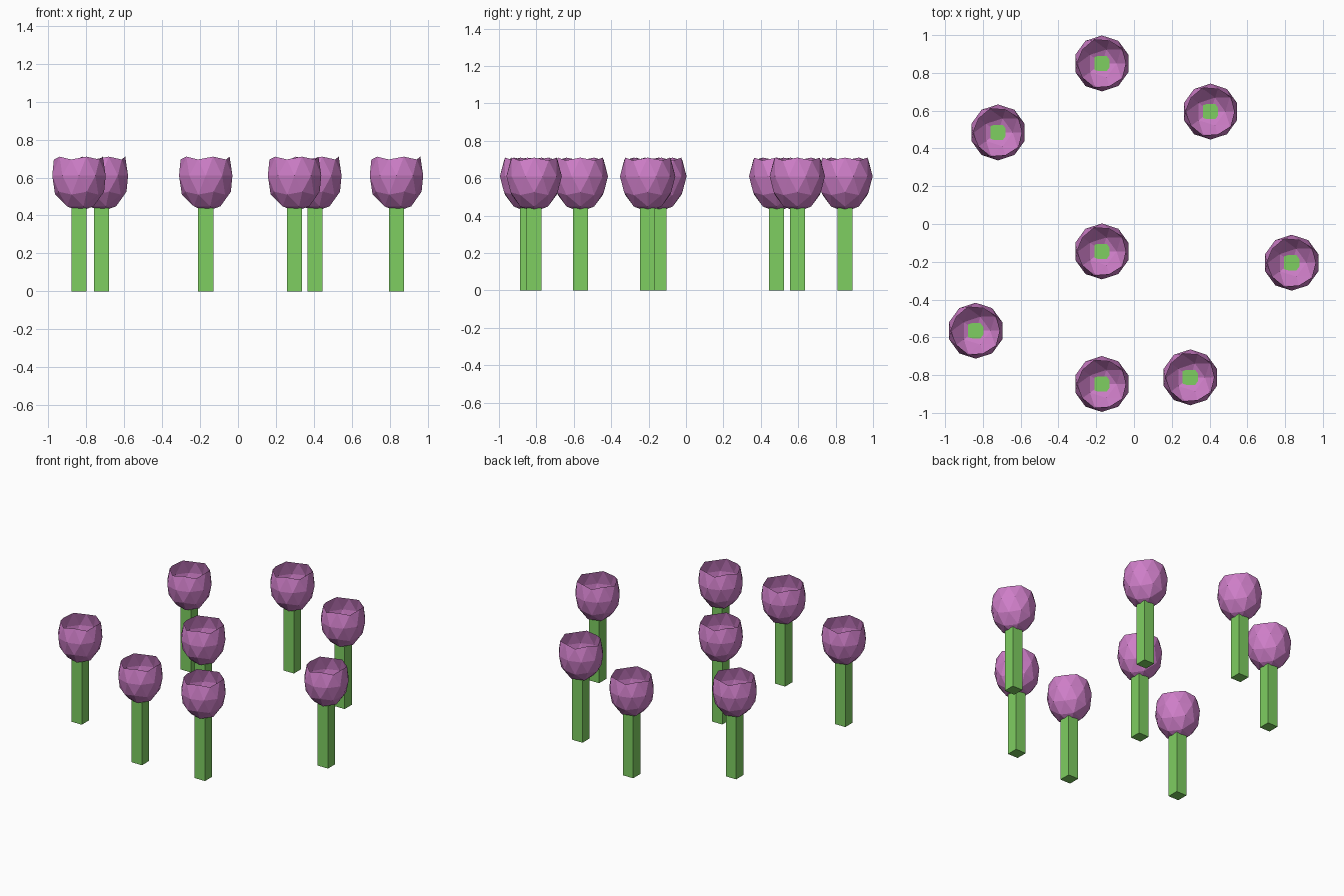
import bpy, bmesh, math
from mathutils import Matrix, Vector

if "Cube" in bpy.data.objects:
    bpy.data.objects.remove(bpy.data.objects["Cube"], do_unlink=True)


def material(name, rgb):
    m = bpy.data.materials.new(name)
    m.use_nodes = True
    m.diffuse_color = (*rgb, 1)
    m.node_tree.nodes["Principled BSDF"].inputs["Base Color"].default_value = (*rgb, 1)
    return m


def mesh_from(bm, name, mat):
    me = bpy.data.meshes.new(name)
    bm.to_mesh(me)
    bm.free()
    me.materials.append(mat)
    return me


pink = material("petal_pink", (0.62, 0.21, 0.58))
green = material("stem_green", (0.21, 0.62, 0.12))

RADIUS, HALF_HEIGHT, CENTRE_Z = 0.148, 0.19, 0.61
STEM_WIDTH, STEM_TOP = 0.08, 0.44

# Open cup: a faceted ball with its cap removed, stretched upwards
bm = bmesh.new()
bmesh.ops.create_icosphere(bm, subdivisions=2, radius=1)
cap = [v for v in bm.verts if v.co.z > 0.7]
bmesh.ops.delete(bm, geom=cap, context='VERTS')
bm.transform(Matrix.Translation((0, 0, CENTRE_Z))
             @ Matrix.Diagonal((RADIUS, RADIUS, HALF_HEIGHT, 1))
             @ Matrix.Rotation(math.pi, 4, 'Z'))
cup_mesh = mesh_from(bm, "flower_cup", pink)

# Square stem
bm = bmesh.new()
bmesh.ops.create_cube(bm, size=1)
bm.transform(Matrix.Translation((0, 0, STEM_TOP / 2))
             @ Matrix.Diagonal((STEM_WIDTH, STEM_WIDTH, STEM_TOP, 1)))
stem_mesh = mesh_from(bm, "stem", green)

# Flower positions on the ground
spots = [(-0.17, 0.85), (0.405, 0.595), (-0.72, 0.485), (-0.17, -0.145),
         (0.835, -0.205), (-0.838, -0.565), (-0.17, -0.847), (0.298, -0.812)]
for i, (x, y) in enumerate(spots, 1):
    for name, me in (("flower_cup", cup_mesh), ("stem", stem_mesh)):
        ob = bpy.data.objects.new(f"{name}_{i}", me)
        ob.location = (x, y, 0)
        bpy.context.collection.objects.link(ob)
